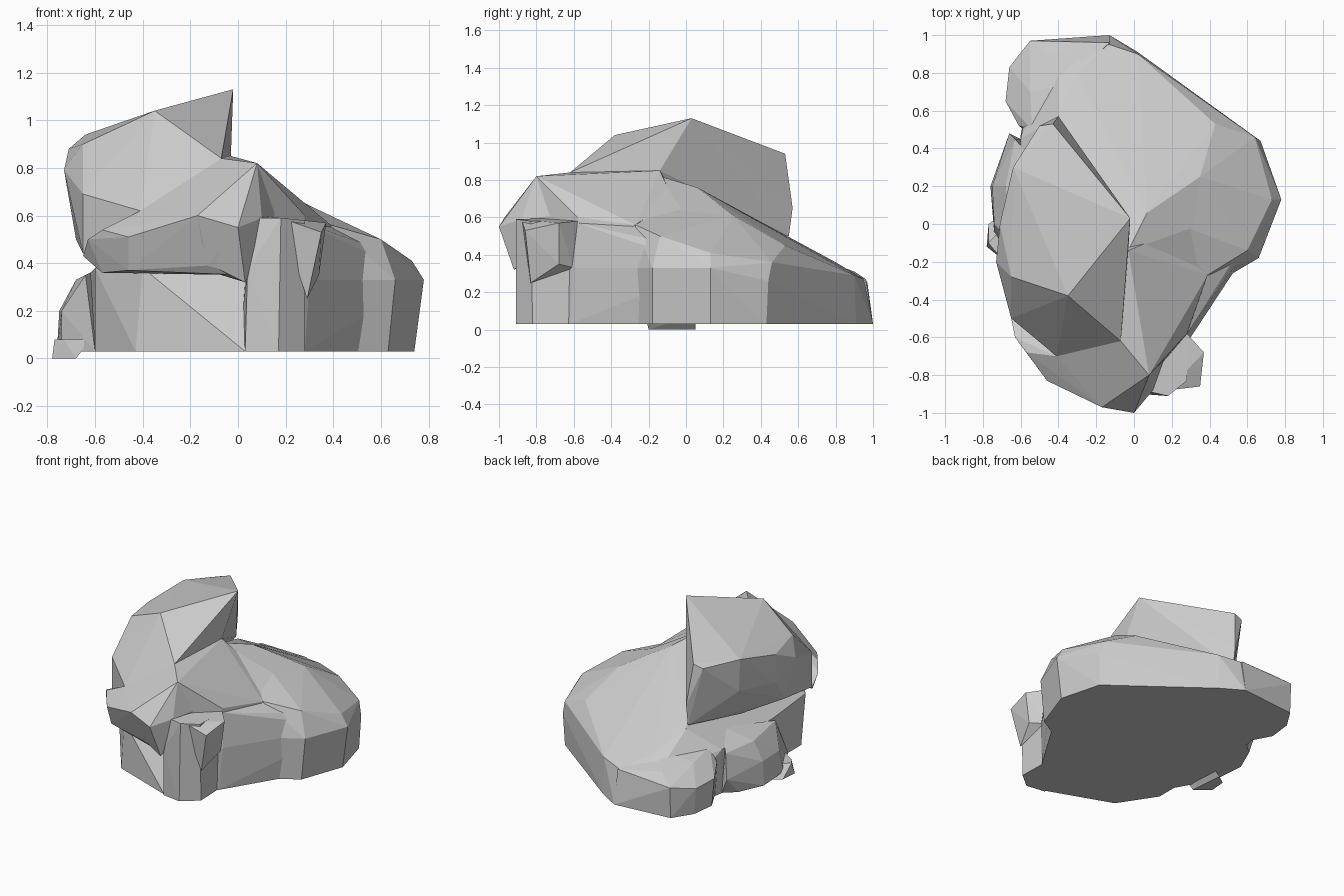
import bpy, bmesh


def hull(name, pts):
    """Flat-faced boulder: convex skin around a few corner points."""
    bm = bmesh.new()
    for p in pts:
        bm.verts.new(p)
    bmesh.ops.convex_hull(bm, input=bm.verts[:])
    junk = [v for v in bm.verts if not v.link_faces]
    bmesh.ops.delete(bm, geom=junk, context='VERTS')
    bmesh.ops.dissolve_limit(bm, angle_limit=0.05, verts=bm.verts[:], edges=bm.edges[:])
    bmesh.ops.recalc_face_normals(bm, faces=bm.faces[:])
    me = bpy.data.meshes.new(name)
    bm.to_mesh(me)
    bm.free()
    ob = bpy.data.objects.new(name, me)
    bpy.context.collection.objects.link(ob)
    return ob


def at(z, *xy):
    """Put a run of plan points at one height."""
    return [(x, y, z) for x, y in xy]


# main sloping boulder: footprint and long slope to the back
hull("base_rock",
     at(0.03, (-0.6, -0.45), (-0.43, -0.71), (0.03, -0.88), (0.28, -0.62), (0.46, -0.28),
        (0.74, 0.13), (0.66, 0.43), (0.02, 0.91), (-0.13, 1.0), (-0.5, 0.95), (-0.6, 0.47))
     + at(0.33, (0.3, -0.6), (0.49, -0.28), (0.78, 0.13))
     + [(0.67, 0.44, 0.26), (0.64, 0.46, 0.36), (0.73, 0.13, 0.41),
        (0.39, -0.27, 0.56), (0.28, -0.58, 0.57), (-0.03, -0.14, 0.82), (0.07, 0.06, 0.76),
        (0.35, 0.25, 0.61), (0.43, 0.53, 0.45), (0.02, 0.9, 0.29), (-0.13, 0.95, 0.27),
        (-0.4, 0.9, 0.28), (-0.3, 0.8, 0.36), (-0.4, 0.57, 0.48), (-0.6, 0.45, 0.34),
        (-0.62, -0.1, 0.36), (-0.6, -0.5, 0.38), (-0.4, -0.72, 0.38)])

# bulge on the right side, behind the shallow notch in the plan
hull("right_shoulder",
     at(0.03, (0.46, -0.28), (0.63, -0.18), (0.74, 0.13), (0.3, 0.2))
     + at(0.33, (0.49, -0.28), (0.66, -0.18), (0.78, 0.13))
     + [(0.6, -0.14, 0.50), (0.73, 0.13, 0.41), (0.39, -0.27, 0.56), (0.35, 0.25, 0.61),
        (0.07, 0.06, 0.75)])

# ridge joining the front nose to the slab
hull("front_ridge",
     [(-0.03, -0.14, 0.85), (-0.07, -0.62, 0.84), (0.08, -0.8, 0.82), (0.14, -0.07, 0.70),
      (0.28, -0.58, 0.60), (0.39, -0.27, 0.56), (0.03, -0.88, 0.35), (-0.3, -0.5, 0.5),
      (0.28, -0.6, 0.35), (-0.2, 0.0, 0.6)])

# leaning slab on top, with a sharp peak and an overhanging left side
hull("upper_slab",
     [(-0.02, 0.03, 1.13), (-0.43, 0.53, 0.94), (-0.5, 0.52, 0.92), (-0.64, 0.3, 0.94),
      (-0.71, 0.0, 0.88), (-0.65, -0.28, 0.90), (-0.35, -0.38, 1.04), (-0.19, -0.15, 1.08),
      (-0.73, -0.2, 0.79), (-0.65, -0.5, 0.69), (-0.41, -0.7, 0.62), (-0.07, -0.62, 0.84),
      (-0.03, -0.14, 0.85), (-0.71, 0.0, 0.68), (-0.63, 0.3, 0.71), (-0.4, 0.57, 0.65),
      (-0.4, 0.55, 0.50), (-0.53, 0.14, 0.46), (-0.68, -0.15, 0.50), (-0.65, -0.5, 0.44),
      (-0.1, -0.5, 0.6)])

# blunt front nose, split into an upper wedge and a lower lip
hull("front_nose",
     [(0.08, -0.8, 0.82), (-0.07, -0.62, 0.84), (-0.41, -0.7, 0.62), (-0.17, -0.97, 0.60),
      (0.0, -1.0, 0.55), (0.1, -0.88, 0.59), (0.2, -0.6, 0.62), (-0.13, -0.9, 0.40),
      (0.03, -0.92, 0.32), (-0.4, -0.6, 0.45)])
hull("front_lip",
     [(-0.41, -0.7, 0.62), (-0.17, -0.97, 0.60), (0.0, -1.0, 0.55),
      (-0.46, -0.83, 0.51), (-0.57, -0.68, 0.54), (-0.63, -0.6, 0.50), (-0.65, -0.5, 0.43),
      (-0.57, -0.62, 0.36), (-0.46, -0.78, 0.37), (-0.13, -0.9, 0.39), (0.03, -0.92, 0.35),
      (-0.2, -0.5, 0.42)])

# front pillar and its overhanging corner
hull("front_pillar",
     at(0.03, (0.03, -0.89), (0.17, -0.91), (0.28, -0.82), (0.27, -0.55), (0.0, -0.6))
     + [(0.04, -0.9, 0.37), (0.09, -0.89, 0.59), (0.18, -0.91, 0.59), (0.28, -0.83, 0.58),
        (0.28, -0.55, 0.58), (0.05, -0.6, 0.6)])
hull("pillar_corner",
     [(0.18, -0.88, 0.59), (0.35, -0.86, 0.53), (0.37, -0.68, 0.57), (0.28, -0.58, 0.58),
      (0.29, -0.83, 0.25), (0.34, -0.68, 0.35), (0.28, -0.6, 0.33)])

# low rocks along the left side and back
hull("left_ledge",
     at(0.03, (-0.6, 0.45), (-0.68, 0.38), (-0.76, 0.2), (-0.74, -0.05), (-0.6, -0.3), (-0.5, 0.2))
     + [(-0.75, 0.2, 0.2), (-0.74, 0.0, 0.2), (-0.66, 0.48, 0.15), (-0.63, 0.45, 0.32),
        (-0.68, 0.2, 0.33), (-0.64, -0.1, 0.35), (-0.5, 0.3, 0.42)])
hull("left_pebble",
     at(0.0, (-0.78, -0.12), (-0.77, 0.0), (-0.7, 0.05), (-0.68, -0.2))
     + at(0.08, (-0.77, -0.1), (-0.73, -0.15), (-0.62, -0.22), (-0.62, 0.05)))
hull("back_left_rock",
     at(0.03, (-0.55, 0.96), (-0.64, 0.82), (-0.66, 0.65), (-0.58, 0.5), (-0.13, 0.8), (-0.13, 1.0))
     + [(-0.55, 0.97, 0.25), (-0.66, 0.83, 0.22), (-0.68, 0.65, 0.23), (-0.61, 0.52, 0.28),
        (-0.44, 0.9, 0.31), (-0.55, 0.7, 0.33), (-0.54, 0.5, 0.36),
        (-0.36, 0.74, 0.37), (-0.13, 0.96, 0.27)])
